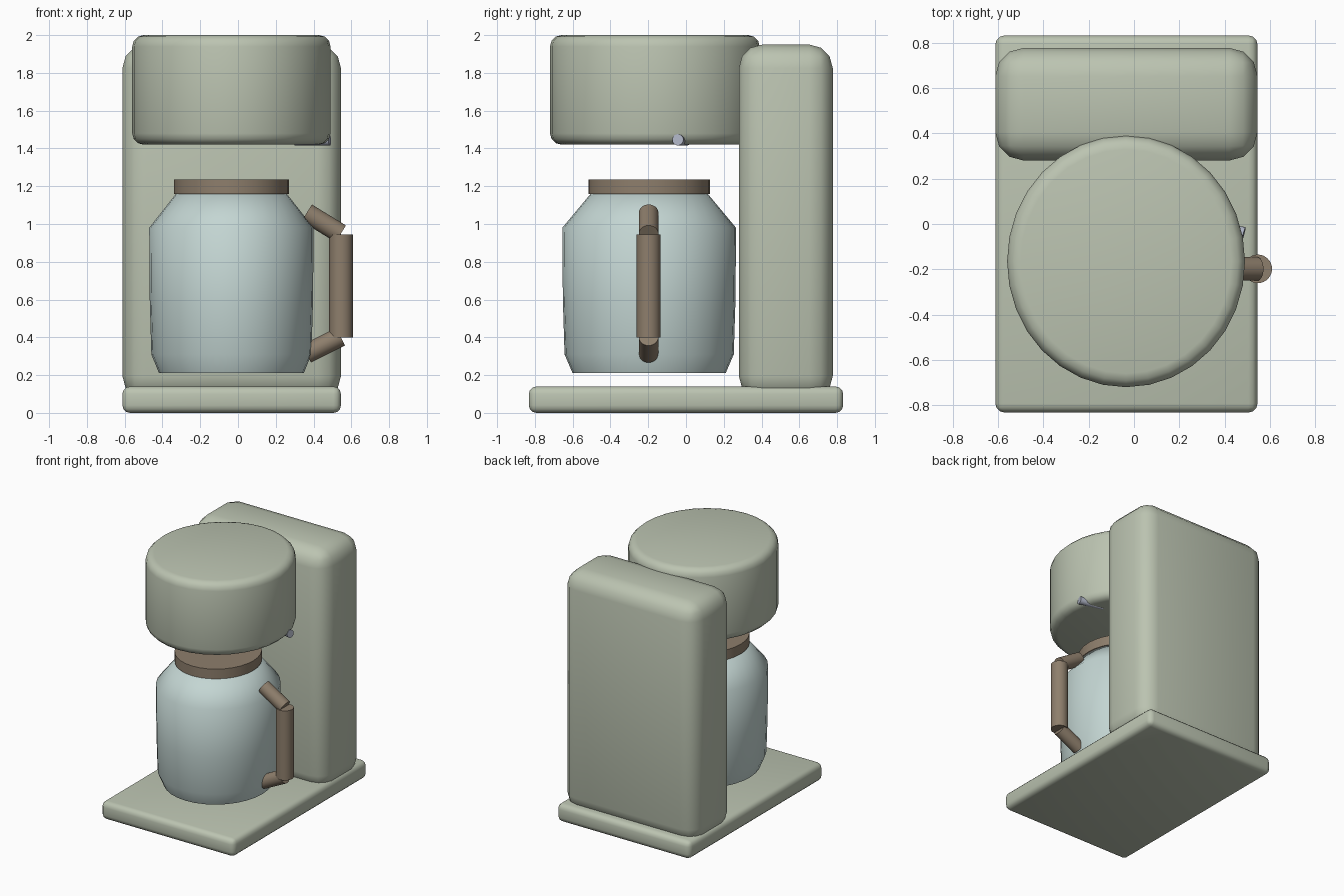
import bpy, math
from mathutils import Vector

if "Cube" in bpy.data.objects:
    bpy.data.objects.remove(bpy.data.objects["Cube"])

CX = -0.035      # machine centreline
SQ = 0.946       # round parts are slightly narrower in x


def material(name, rgb):
    m = bpy.data.materials.new(name)
    m.diffuse_color = (*rgb, 1)
    m.use_nodes = True
    m.node_tree.nodes["Principled BSDF"].inputs["Base Color"].default_value = m.diffuse_color
    return m


SAGE = material("sage", (0.50, 0.55, 0.44))
GLASS = material("glass", (0.55, 0.67, 0.65))
BROWN = material("brown", (0.27, 0.21, 0.15))
STEEL = material("steel", (0.42, 0.45, 0.55))


def finish(ob, name, mat, bevel=0, segments=3, angle=40):
    ob.name = name
    ob.data.materials.append(mat)
    bpy.context.view_layer.objects.active = ob
    if bevel:
        b = ob.modifiers.new("bevel", 'BEVEL')
        b.width, b.segments = bevel, segments
        b.limit_method = 'ANGLE'
        bpy.ops.object.modifier_apply(modifier=b.name)
    bpy.ops.object.shade_smooth_by_angle(angle=math.radians(angle))
    return ob


def box(name, lo, hi, mat, bevel):
    lo, hi = Vector(lo), Vector(hi)
    bpy.ops.mesh.primitive_cube_add(size=1, location=(lo + hi) / 2)
    ob = bpy.context.object
    ob.scale = hi - lo
    bpy.ops.object.transform_apply(location=False, rotation=False, scale=True)
    return finish(ob, name, mat, bevel)


def rod(name, a, b, r1, r2, mat):
    a, b = Vector(a), Vector(b)
    bpy.ops.mesh.primitive_cone_add(vertices=32, radius1=r1, radius2=r2,
                                    depth=(b - a).length, location=(a + b) / 2)
    ob = bpy.context.object
    ob.rotation_euler = (b - a).to_track_quat('Z', 'Y').to_euler()
    return finish(ob, name, mat)


def lathe(name, y, profile, mat, n=32, bevel=0, angle=40):
    # closed turned solid from (radius, z) pairs
    verts = [(SQ * r * math.cos(2 * math.pi * i / n),
              r * math.sin(2 * math.pi * i / n), z)
             for r, z in profile for i in range(n)]
    faces = [(k * n + i, k * n + (i + 1) % n, (k + 1) * n + (i + 1) % n, (k + 1) * n + i)
             for k in range(len(profile) - 1) for i in range(n)]
    faces += [tuple(reversed(range(n))), tuple(range(len(verts) - n, len(verts)))]
    me = bpy.data.meshes.new(name)
    me.from_pydata(verts, [], faces)
    ob = bpy.data.objects.new(name, me)
    bpy.context.collection.objects.link(ob)
    ob.location = (CX, y, 0)
    bpy.ops.object.select_all(action='DESELECT')
    ob.select_set(True)
    return finish(ob, name, mat, bevel, angle=angle)


# Body
box("base", (-0.612, -0.832, 0), (0.545, 0.832, 0.14), SAGE, 0.04)
box("column", (-0.612, 0.28, 0.07), (0.545, 0.777, 1.95), SAGE, 0.125)
lathe("brew_head", -0.165, [(0.555, 1.42), (0.555, 2.0)], SAGE, bevel=0.06)

# Carafe and lid
lathe("carafe", -0.195, [(0.405, 0.21), (0.448, 0.31), (0.457, 0.6),
                         (0.46, 0.98), (0.31, 1.16)], GLASS, angle=60)
lathe("lid", -0.195, [(0.322, 1.158), (0.322, 1.235)], BROWN)

# Handle
HY = -0.198
rod("handle_grip", (0.546, HY, 0.40), (0.546, HY, 0.945), 0.063, 0.063, BROWN)
rod("handle_upper_arm", (0.364, HY, 1.059), (0.544, HY, 0.948), 0.052, 0.052, BROWN)
rod("handle_lower_arm", (0.363, HY, 0.313), (0.543, HY, 0.403), 0.052, 0.052, BROWN)

# Small lever tucked under the head
rod("lever", (0.485, -0.043, 1.446), (0.30, 0.005, 1.43), 0.03, 0.015, STEEL)
